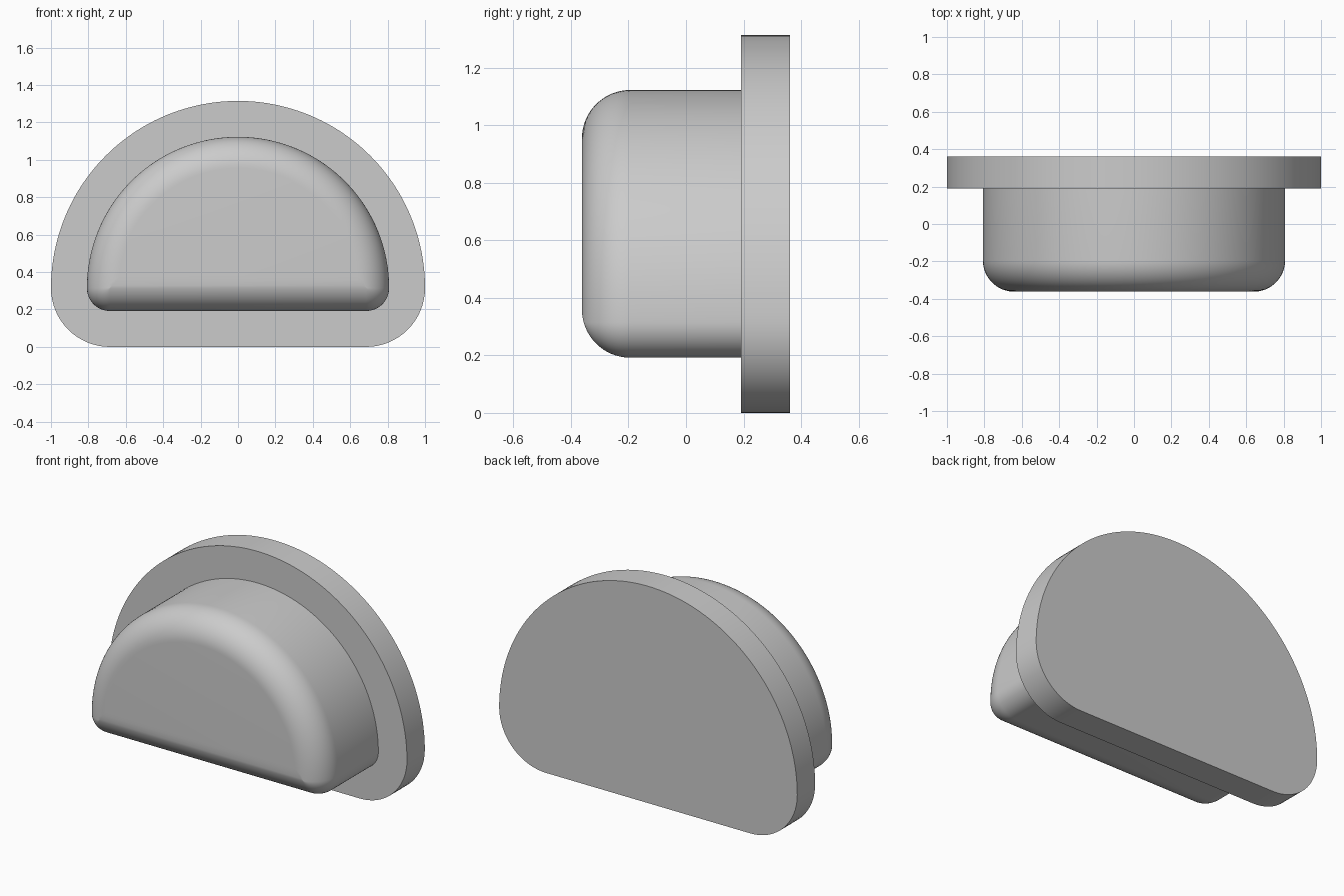
import bpy
import bmesh
from math import asin, cos, sin, pi, radians

if "Cube" in bpy.data.objects:
    bpy.data.objects.remove(bpy.data.objects["Cube"])

CENTRE_Z = 0.315      # centre height of the big arch
FRONT, SEAM, BACK = -0.362, 0.191, 0.362
RIM = 0.192           # width of the flange around the boss
FILLET = 0.168        # rounding of the boss front edge

grey = bpy.data.materials.new("plain grey")
grey.use_nodes = True
colour = (0.6, 0.6, 0.6, 1)
grey.diffuse_color = colour
grey.node_tree.nodes["Principled BSDF"].inputs["Base Color"].default_value = colour


def arch_outline(inset, arc_steps=96, corner_steps=16):
    """Half-round outline with rounded lower corners, shrunk by inset."""
    radius = 1 - inset
    corner = max(CENTRE_Z - inset, 0)
    start = asin(max(inset - CENTRE_Z, 0) / radius)
    arc = [start + (pi - 2 * start) * i / arc_steps for i in range(arc_steps + 1)]
    points = [(radius * cos(a), CENTRE_Z + radius * sin(a)) for a in arc]
    end_x, end_z = points[0]
    turn = [pi / 2 * i / corner_steps for i in range(1, corner_steps + 1)]
    left = [(-end_x + corner * (1 - cos(t)), end_z - corner * sin(t)) for t in turn]
    return points + left + [(-x, z) for x, z in reversed(left)]


def loft(name, sections):
    """Skin a closed solid through (inset, y) sections, back to front."""
    bm = bmesh.new()
    rings = [[bm.verts.new((x, y, z)) for x, z in arch_outline(inset)]
             for inset, y in sections]
    for a, b in zip(rings, rings[1:]):
        for i in range(len(a)):
            j = (i + 1) % len(a)
            bm.faces.new((a[i], a[j], b[j], b[i]))
    bm.faces.new(rings[0])
    bm.faces.new(rings[-1])
    bmesh.ops.remove_doubles(bm, verts=bm.verts, dist=1e-5)
    bmesh.ops.recalc_face_normals(bm, faces=bm.faces)
    mesh = bpy.data.meshes.new(name)
    bm.to_mesh(mesh)
    bm.free()
    mesh.materials.append(grey)
    obj = bpy.data.objects.new(name, mesh)
    bpy.context.collection.objects.link(obj)
    bpy.ops.object.select_all(action="DESELECT")
    obj.select_set(True)
    bpy.context.view_layer.objects.active = obj
    bpy.ops.object.shade_smooth_by_angle(angle=radians(30))
    return obj


# Back flange
loft("back_flange", [(0, BACK), (0, SEAM)])

# Boss with a quarter-round front edge
steps = 16
rounding = [(RIM + FILLET * (1 - cos(t)), FRONT + FILLET * (1 - sin(t)))
            for t in (pi / 2 * i / steps for i in range(steps + 1))]
loft("front_boss", [(RIM, SEAM + 0.01)] + rounding)
